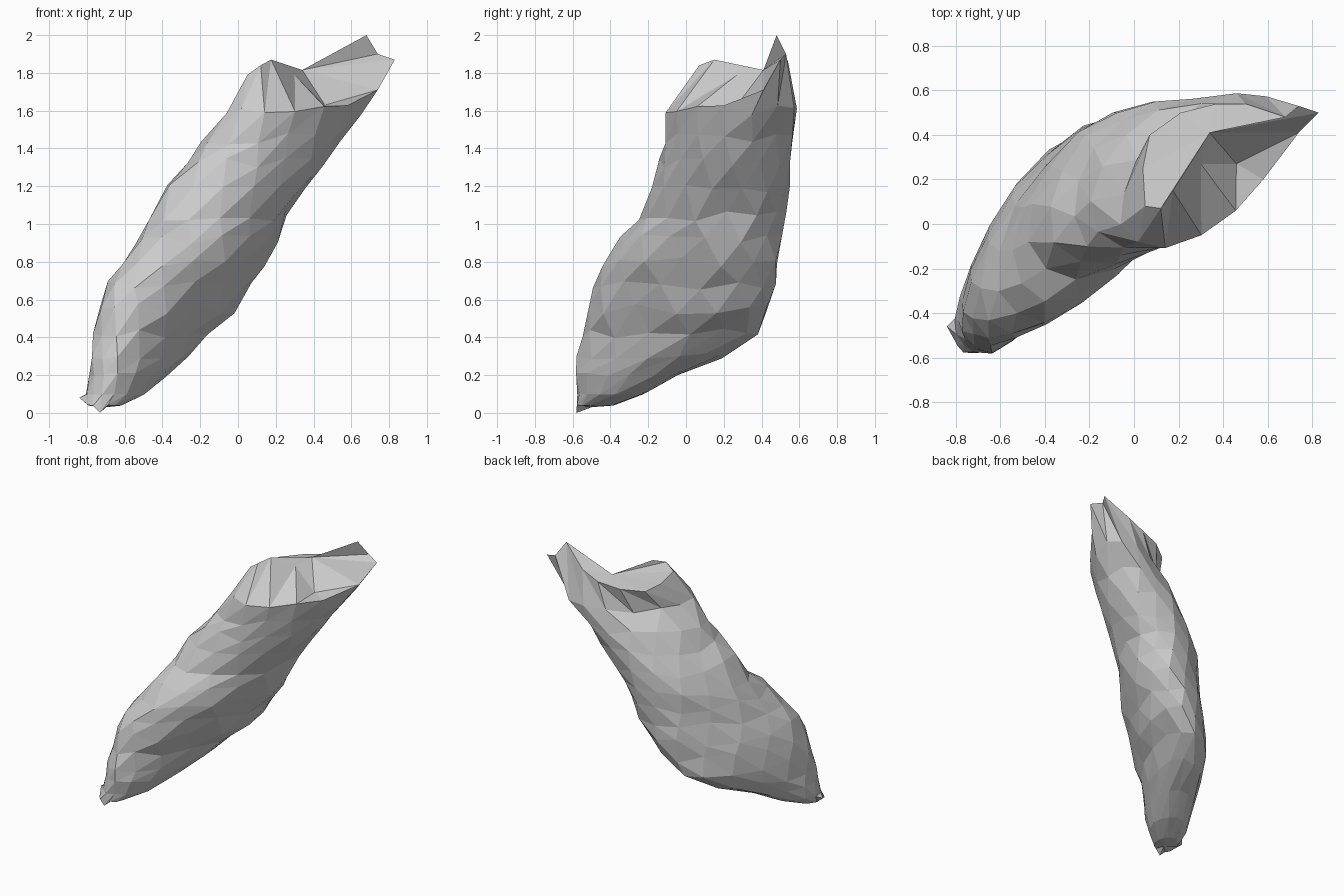
import bpy, bmesh, math, random

if "Cube" in bpy.data.objects:
    bpy.data.objects.remove(bpy.data.objects["Cube"])

random.seed(4)
SEG = 14

# Level sections: z, x min, x max, y min, y max, diagonal lean, front-left bulge
SECTIONS = [
    (0.04, -0.80, -0.62, -0.585, -0.38, 0.2, 0),
    (0.10, -0.81, -0.50, -0.58, -0.22, 0.35, -0.08),
    (0.20, -0.80, -0.38, -0.59, -0.03, 0.48, -0.09),
    (0.30, -0.79, -0.25, -0.585, 0.20, 0.60, -0.07),
    (0.42, -0.77, -0.14, -0.565, 0.37, 0.64, -0.05),
    (0.55, -0.735, -0.02, -0.53, 0.43, 0.62, -0.03),
    (0.68, -0.68, 0.06, -0.48, 0.47, 0.58, 0),
    (0.80, -0.61, 0.14, -0.43, 0.49, 0.53, 0),
    (0.92, -0.53, 0.20, -0.34, 0.515, 0.46, 0.04),
    (1.04, -0.45, 0.26, -0.22, 0.53, 0.38, 0.10),
    (1.18, -0.35, 0.36, -0.16, 0.54, 0.30, 0.13),
    (1.32, -0.25, 0.455, -0.12, 0.555, 0.30, 0.12),
    (1.45, -0.17, 0.545, -0.105, 0.57, 0.36, 0.08),
    (1.60, -0.06, 0.665, -0.10, 0.585, 0.52, 0),
]

# Ragged upper rim, counter-clockwise from the right-hand tip
RIM = [(.83, .50, 1.87), (.74, .53, 1.90), (.68, .48, 2.0), (.50, .54, 1.86),
       (.37, .54, 1.80), (.21, .50, 1.77), (.07, .40, 1.75), (.04, .25, 1.76),
       (.05, .08, 1.79), (.12, .07, 1.84), (.175, .15, 1.87), (.30, .27, 1.79),
       (.46, .27, 1.63), (.74, .41, 1.71)]


def oval(bm, k, section):
    z, x0, x1, y0, y1, lean, bulge = section
    phase = math.acos(lean)
    ring = []
    for i in range(SEG):
        t = math.tau * (i + 0.5 * (k % 2)) / SEG
        wob = min(0.03, 0.06 * z)
        s = 1 + random.uniform(-0.02, 0.035)
        s += bulge * max(0, math.cos(t - math.pi - phase / 2)) ** 4
        x = (x0 + x1) / 2 + (x1 - x0) / 2 * math.cos(t) * s
        y = (y0 + y1) / 2 + (y1 - y0) / 2 * math.cos(t - phase) * s
        ring.append(bm.verts.new((x, y, z + random.uniform(-wob, wob))))
    return ring


def bridge(bm, low, high, k):
    # triangle strip between two staggered rings
    for i in range(SEG):
        j = (i + 1) % SEG
        if k % 2 == 0:
            bm.faces.new((low[i], low[j], high[i]))
            bm.faces.new((low[j], high[j], high[i]))
        else:
            bm.faces.new((low[i], low[j], high[j]))
            bm.faces.new((low[i], high[j], high[i]))


bm = bmesh.new()
rings = [oval(bm, k, s) for k, s in enumerate(SECTIONS)]
rings.append([bm.verts.new(p) for p in RIM])
for k in range(len(rings) - 1):
    bridge(bm, rings[k], rings[k + 1], k)

# Ridged top
hub = bm.verts.new((0.34, 0.41, 1.815))
for i in range(SEG):
    bm.faces.new((rings[-1][i], rings[-1][(i + 1) % SEG], hub))

# Pinched lower end with two small points
low = rings[0]
foot = bm.verts.new((-0.70, -0.50, 0.03))
for i in range(SEG):
    bm.faces.new((low[(i + 1) % SEG], low[i], foot))
min(low, key=lambda v: v.co.x).co = (-0.84, -0.46, 0.08)
min(low, key=lambda v: v.co.y).co = (-0.73, -0.58, 0.0)

bmesh.ops.recalc_face_normals(bm, faces=bm.faces)
mesh = bpy.data.meshes.new("rough_body")
bm.to_mesh(mesh)
bm.free()

grey = bpy.data.materials.new("plain_grey")
grey.diffuse_color = (0.6, 0.6, 0.6, 1)
grey.use_nodes = True
grey.node_tree.nodes["Principled BSDF"].inputs["Base Color"].default_value = grey.diffuse_color
mesh.materials.append(grey)
body = bpy.data.objects.new("rough_body", mesh)
bpy.context.collection.objects.link(body)
